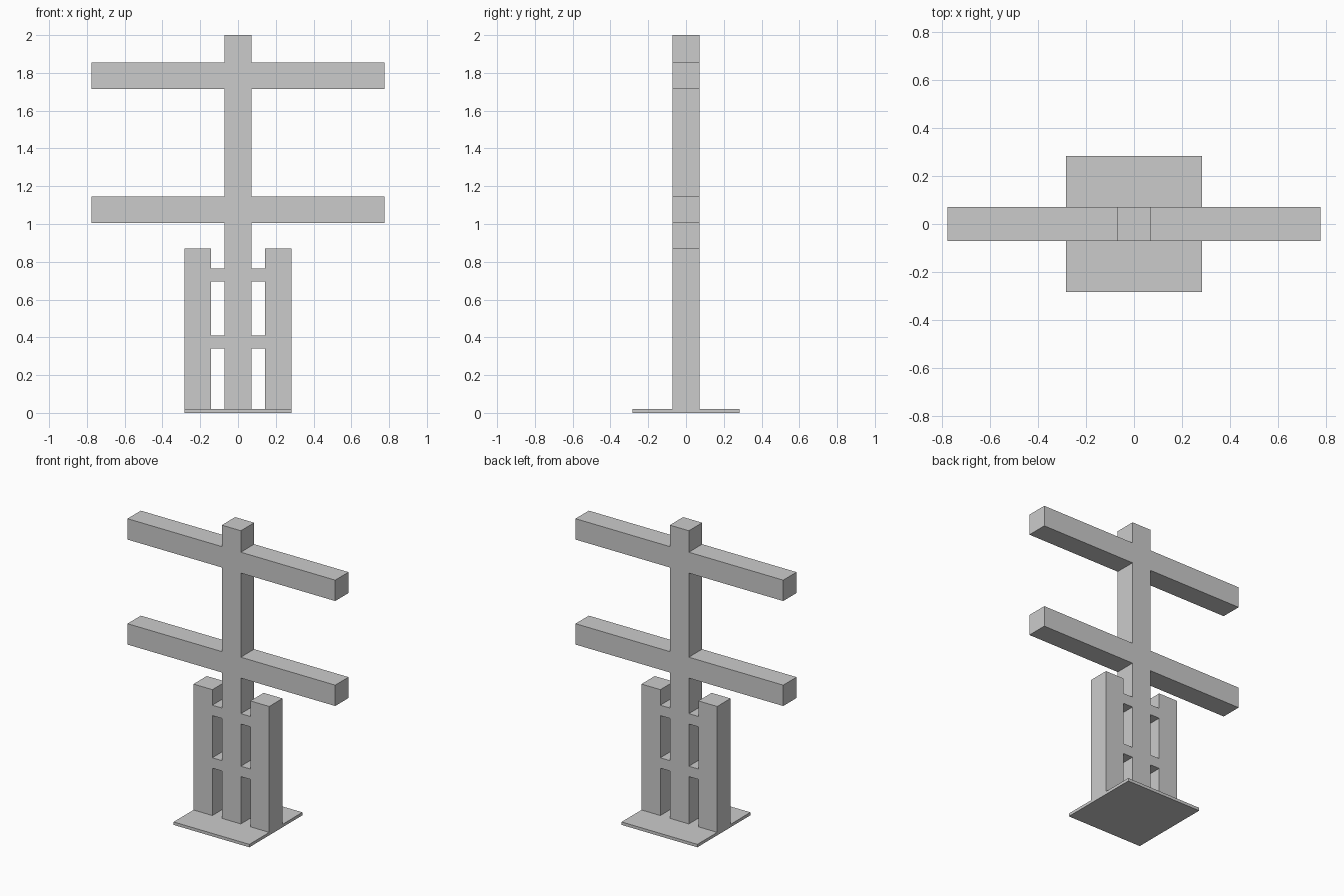
import bpy
from math import pi

if "Cube" in bpy.data.objects:
    bpy.data.objects.remove(bpy.data.objects["Cube"])

W = 0.071          # half width of every beam
INNER, OUTER = 0.142, 0.283   # side post limits
ARM = 0.776
BASE_T = 0.02


def add_loop(curve, pts):
    s = curve.splines.new('POLY')
    s.points.add(len(pts) - 1)
    for p, (x, z) in zip(s.points, pts):
        p.co = (x, z, 0, 1)
    s.use_cyclic_u = True
    s.use_smooth = False


# Upright frame: post, two cross arms, side posts and rungs in one flush outline
right = [(W, BASE_T), (W, 0.34), (INNER, 0.34), (INNER, BASE_T),
         (OUTER, BASE_T), (OUTER, 0.87), (INNER, 0.87), (INNER, 0.765), (W, 0.765)]
for low, high in ((1.005, 1.146), (1.714, 1.855)):
    right += [(W, low), (ARM, low), (ARM, high), (W, high)]
right.append((W, 2.0))
outline = right + [(-x, z) for x, z in reversed(right)]

curve = bpy.data.curves.new("pole_frame", 'CURVE')
curve.dimensions = '2D'
curve.fill_mode = 'BOTH'
curve.extrude = W
add_loop(curve, outline)

# Openings between the rungs
for s in (-1, 1):
    add_loop(curve, [(s * W, 0.41), (s * INNER, 0.41), (s * INNER, 0.695), (s * W, 0.695)])

frame = bpy.data.objects.new("pole_frame", curve)
bpy.context.collection.objects.link(frame)
frame.rotation_euler = (pi / 2, 0, 0)
bpy.context.view_layer.objects.active = frame
frame.select_set(True)
bpy.ops.object.convert(target='MESH')

# Thin square base plate
bpy.ops.mesh.primitive_cube_add(size=1, location=(0, 0, BASE_T / 2))
base = bpy.context.object
base.name = "base_plate"
base.scale = (2 * OUTER, 2 * OUTER, BASE_T)
